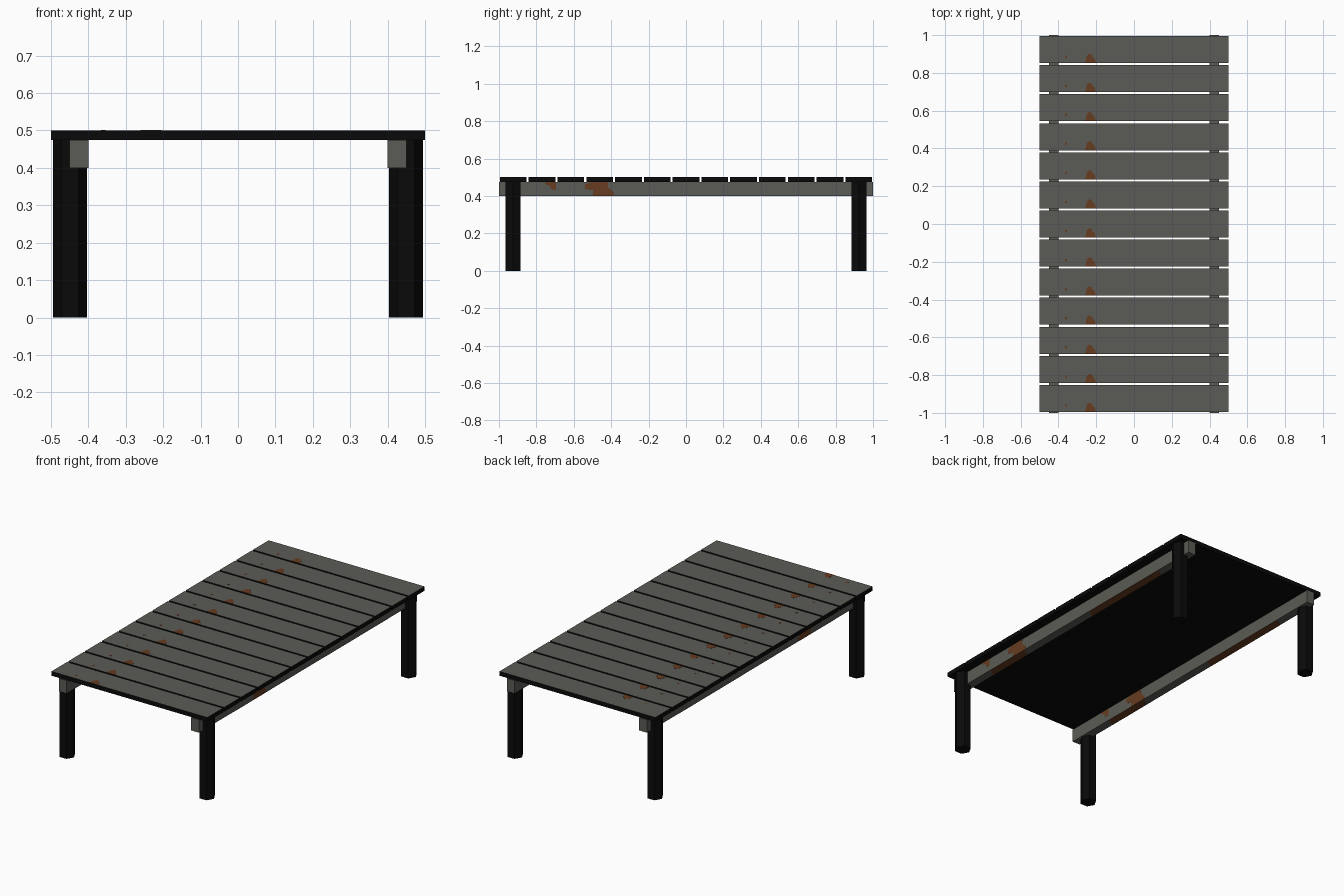
import bpy, bmesh, math
from mathutils import Vector

if "Cube" in bpy.data.objects:
    bpy.data.objects.remove(bpy.data.objects["Cube"])


def material(name, rgb):
    m = bpy.data.materials.new(name)
    m.diffuse_color = (*rgb, 1)
    m.use_nodes = True
    m.node_tree.nodes["Principled BSDF"].inputs["Base Color"].default_value = m.diffuse_color
    return m


GREY = material("weathered grey", (0.105, 0.105, 0.092))
BLACK = material("black", (0.003, 0.003, 0.003))
RUST = material("rust brown", (0.135, 0.045, 0.015))


def finish(name, bm, mats):
    bmesh.ops.recalc_face_normals(bm, faces=bm.faces)
    me = bpy.data.meshes.new(name)
    bm.to_mesh(me)
    bm.free()
    for m in mats:
        me.materials.append(m)
    ob = bpy.data.objects.new(name, me)
    bpy.context.collection.objects.link(ob)
    return ob


def box(name, lo, hi, mats):
    bm = bmesh.new()
    bmesh.ops.create_cube(bm, size=1)
    for v in bm.verts:
        v.co = Vector([(lo[i] + hi[i]) / 2 + v.co[i] * (hi[i] - lo[i]) for i in range(3)])
    return finish(name, bm, mats)


def plate(name, points, depth):
    """Thin painted patch: outline pushed out along depth."""
    bm = bmesh.new()
    face = bm.faces.new([bm.verts.new(p) for p in points])
    ext = bmesh.ops.extrude_face_region(bm, geom=[face], use_keep_orig=True)
    for v in ext["geom"]:
        if isinstance(v, bmesh.types.BMVert):
            v.co += Vector(depth)
    return finish(name, bm, [RUST])


# Deck planks: grey on top, black on edges and underside
COUNT, WIDTH = 13, 0.143
PITCH = (1.99 - WIDTH) / (COUNT - 1)
SPOT = [(-0.26, 0), (-0.204, 0), (-0.206, 0.022), (-0.218, 0.032),
        (-0.226, 0.046), (-0.24, 0.048), (-0.251, 0.036), (-0.254, 0.016)]
for i in range(COUNT):
    y = -0.995 + i * PITCH
    plank = box(f"plank_{i + 1}", (-0.5, y, 0.475), (0.5, y + WIDTH, 0.5), [BLACK, GREY])
    for p in plank.data.polygons:
        p.material_index = int(p.normal.z > 0.5)
    # rust stain on the front edge and a small dot
    plate(f"plank_stain_{i + 1}", [(x, y + d, 0.4995) for x, d in SPOT], (0, 0, 0.0012))
    plate(f"plank_dot_{i + 1}", [(-0.36 + a * 0.006, y + 0.034 + b * 0.006, 0.4995)
                                 for a, b in ((-1, -1), (1, -1), (1, 1), (-1, 1))], (0, 0, 0.0012))

# Rails under the deck with rust patches on sides and underside
BIG = [(-0.50, 0.475), (-0.415, 0.475), (-0.42, 0.45), (-0.385, 0.417), (-0.39, 0.40),
       (-0.50, 0.40), (-0.495, 0.43), (-0.54, 0.437), (-0.54, 0.463)]
SMALL = [(-0.755, 0.475), (-0.695, 0.475), (-0.695, 0.43), (-0.72, 0.436),
         (-0.73, 0.455), (-0.75, 0.46)]
for side, cx in (("left", -0.425), ("right", 0.425)):
    box(f"{side}_rail", (cx - 0.025, -1, 0.4), (cx + 0.025, 1, 0.475), [GREY])
    for s in (-1, 1):
        for k, shape in (("large", BIG), ("small", SMALL)):
            plate(f"{side}_rail_{k}_stain", [(cx + s * 0.0245, y, z) for y, z in shape],
                  (s * 0.0012, 0, 0))
    for y0, y1 in ((-0.72, -0.4), (0.12, 0.74)):
        plate(f"{side}_rail_bottom_stain",
              [(cx - 0.025, y0, 0.4005), (cx + 0.025, y0 + 0.03, 0.4005),
               (cx + 0.025, y1, 0.4005), (cx - 0.025, y1 - 0.03, 0.4005)], (0, 0, -0.0012))

# Hexagonal legs
for sx in (-1, 1):
    for sy in (-1, 1):
        ring = [(sx * 0.449 + 0.045 * math.cos(k * math.pi / 3),
                 sy * 0.925 + 0.045 * math.sin(k * math.pi / 3), 0) for k in range(6)]
        leg = plate(f"{'front' if sy < 0 else 'back'}_{'left' if sx < 0 else 'right'}_leg",
                    ring, (0, 0, 0.499))
        leg.data.materials[0] = BLACK
